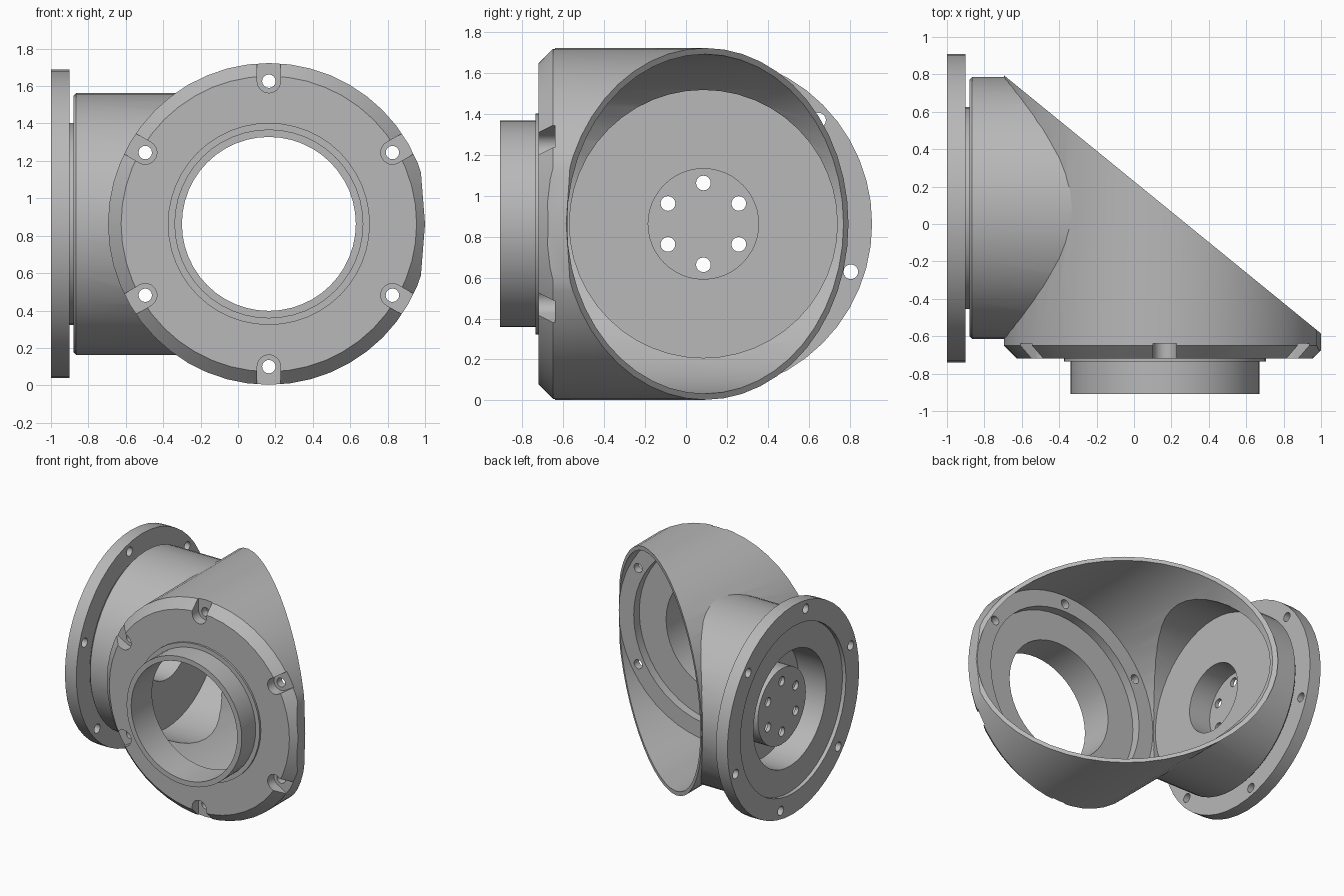
import bpy, bmesh
from math import cos, sin, pi, radians

if "Cube" in bpy.data.objects:
    bpy.data.objects.remove(bpy.data.objects["Cube"])

CZ = 0.863      # shared axis height
SEG = 48


# Frames map a 2D section (u, v) and a depth t into the scene
def along_y(u, v, t):
    return (0.165 + u, t, CZ + v)


def along_x(u, v, t):
    return (t, 0.085 + u, CZ + v)


def along_z(u, v, t):
    return (u, v, t)


def circle(r, cu=0.0, cv=0.0, n=SEG):
    return [(cu + r * cos(2 * pi * i / n), cv + r * sin(2 * pi * i / n)) for i in range(n)]


def lathe(profile):
    return [(circle(r), t) for r, t in profile]


def prism(outline, lo, hi):
    return [(outline, lo), (outline, hi)]


def make(name, solids, frame):
    """Each solid is a list of (outline, depth) sections, skinned and capped."""
    bm = bmesh.new()
    for sections in solids:
        rings = [[bm.verts.new(frame(u, v, t)) for u, v in o] for o, t in sections]
        n = len(rings[0])
        for a, b in zip(rings, rings[1:]):
            for i in range(n):
                j = (i + 1) % n
                bm.faces.new((a[i], a[j], b[j], b[i]))
        bm.faces.new(rings[0])
        bm.faces.new(rings[-1])
    bmesh.ops.recalc_face_normals(bm, faces=bm.faces)
    me = bpy.data.meshes.new(name)
    bm.to_mesh(me)
    bm.free()
    ob = bpy.data.objects.new(name, me)
    bpy.context.collection.objects.link(ob)
    return ob


def boolean(target, tool, operation):
    mod = target.modifiers.new("bool", 'BOOLEAN')
    mod.operation, mod.solver, mod.object = operation, 'EXACT', tool
    bpy.context.view_layer.objects.active = target
    bpy.ops.object.modifier_apply(modifier=mod.name)
    bpy.data.objects.remove(tool, do_unlink=True)


def ring_of(r, first, n=6):
    return [(r * cos(radians(first + i * 360 / n)), r * sin(radians(first + i * 360 / n)))
            for i in range(n)]


# Main housing with front collar and chamfered rim
housing = make("elbow_housing", [lathe([
    (0.505, -0.91), (0.505, -0.735), (0.54, -0.735), (0.54, -0.72),
    (0.79, -0.72), (0.86, -0.65), (0.86, 1.2)])], along_y)

# Side pipe with flange, back recess and central boss
pipe = make("side_pipe", [lathe([
    (0.30, -0.90), (0.30, -0.73), (0.455, -0.73), (0.455, -0.97), (0.66, -0.97),
    (0.66, -1.0), (0.825, -1.0), (0.825, -0.90), (0.54, -0.90), (0.54, -0.88),
    (0.685, -0.88), (0.70, -0.865), (0.70, -0.10)])], along_x)
boolean(housing, pipe, 'UNION')

# Hollow interior: housing bore with stepped floor, then pipe bore with boss pocket
boolean(housing, make("housing_bore", [lathe([
    (0.465, -1.0), (0.465, -0.65), (0.70, -0.65), (0.70, -0.58),
    (0.83, -0.58), (0.83, 1.3)])], along_y), 'DIFFERENCE')
boolean(housing, make("pipe_bore", [lathe([
    (0.27, -0.87), (0.27, -0.68), (0.655, -0.68), (0.655, -0.05)])], along_x), 'DIFFERENCE')

# Diagonal opening
boolean(housing, make("diagonal_cut", [prism(
    [(-0.8, 0.88), (1.3, -0.83), (1.5, 1.6), (-0.8, 1.6)], -0.2, 2.0)], along_z), 'DIFFERENCE')

# Shallow flat on the right-hand side
boolean(housing, make("side_flat", [prism(
    [(0.835, 0), (0.80, 0.437), (1.2, 0.437), (1.2, -0.437), (0.80, -0.437)],
    -1.0, 0.5)], along_y), 'DIFFERENCE')

# Rounded bolt notches and holes in the front rim
notches, holes = [], []
for k in range(6):
    a = radians(90 + 60 * k)
    slot = [(0.763 + 0.0625 * cos(radians(d)), 0.0625 * sin(radians(d)))
            for d in range(90, 271, 15)] + [(0.98, -0.0625), (0.98, 0.0625)]
    outline = [(p * cos(a) - q * sin(a), p * sin(a) + q * cos(a)) for p, q in slot]
    notches.append(prism(outline, -0.85, -0.64))
for u, v in ring_of(0.763, 90):
    holes.append(prism(circle(0.036, u, v, 16), -0.8, -0.5))
boolean(housing, make("rim_notches", notches, along_y), 'DIFFERENCE')
boolean(housing, make("rim_holes", holes, along_y), 'DIFFERENCE')

# Bolt holes in the side flange and in the boss
side = [prism(circle(0.036, u, v, 16), -1.1, -0.89) for u, v in ring_of(0.758, 42)]
side += [prism(circle(0.036, u, v, 16), -1.1, -0.80) for u, v in ring_of(0.2, 90)]
boolean(housing, make("flange_holes", side, along_x), 'DIFFERENCE')

# Single grey finish
grey = bpy.data.materials.new("plain_grey")
grey.diffuse_color = (0.48, 0.48, 0.48, 1)
grey.use_nodes = True
grey.node_tree.nodes["Principled BSDF"].inputs["Base Color"].default_value = grey.diffuse_color
housing.data.materials.clear()
housing.data.materials.append(grey)
for p in housing.data.polygons:
    p.material_index = 0
bpy.ops.object.select_all(action='DESELECT')
housing.select_set(True)
bpy.context.view_layer.objects.active = housing
bpy.ops.object.shade_smooth_by_angle(angle=radians(25))
